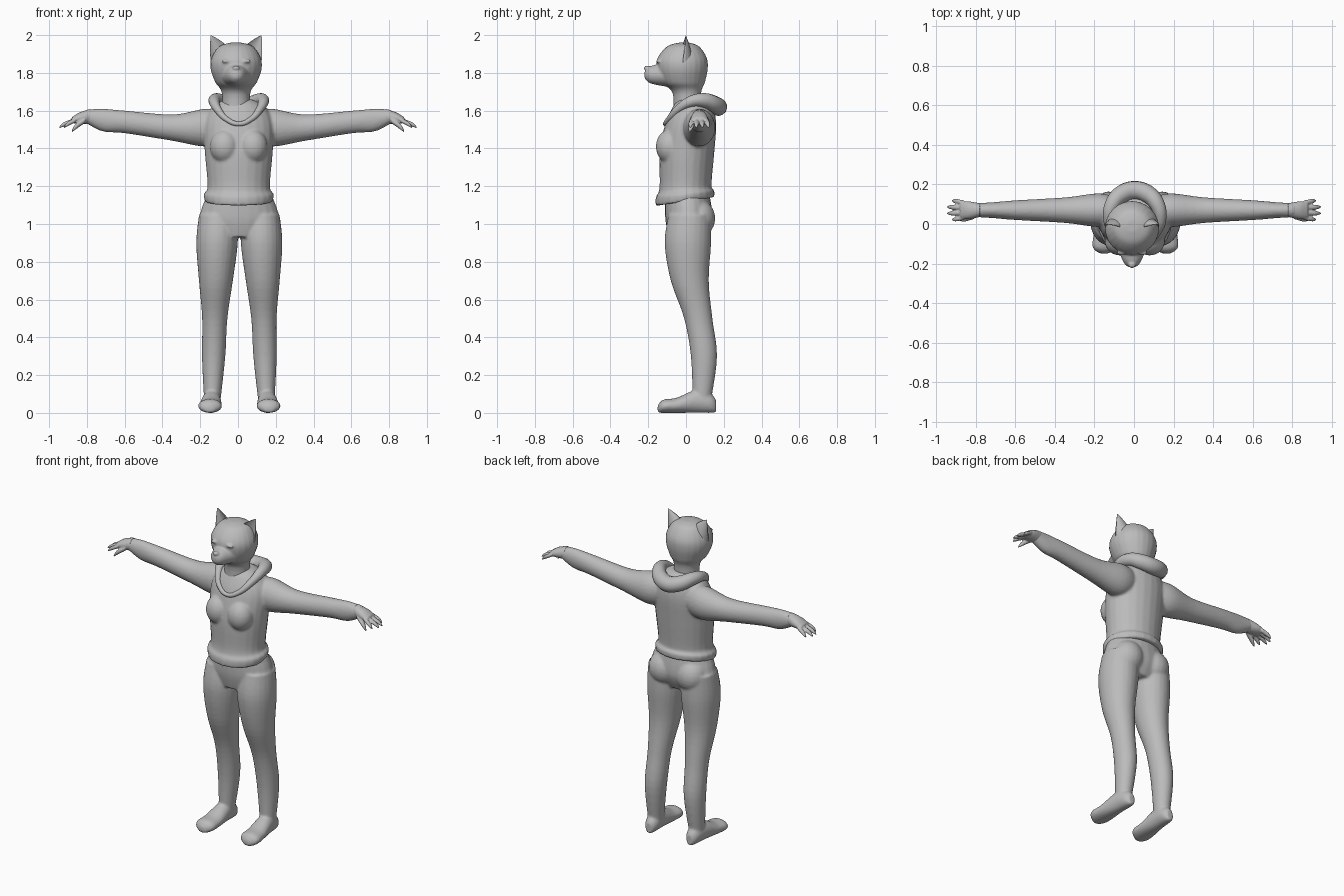
import bpy, bmesh
from math import sin, cos, pi
from mathutils import Vector, Matrix

cube = bpy.data.objects.get("Cube")
if cube:
    bpy.data.objects.remove(cube, do_unlink=True)

colour = (.5, .5, .5, 1)
grey = bpy.data.materials.new("plain_grey")
grey.use_nodes = True
grey.diffuse_color = colour
grey.node_tree.nodes["Principled BSDF"].inputs["Base Color"].default_value = colour

X, Y, Z = Vector((1, 0, 0)), Vector((0, 1, 0)), Vector((0, 0, 1))
SIDES = 24
ANGLES = [2 * pi * k / SIDES for k in range(SIDES)]
BOTH = ((1, "left"), (-1, "right"))


def smooth_rows(rows, steps=5):
    """Spline through the rows of numbers."""
    result = []
    for i in range(len(rows) - 1):
        before, start = rows[max(i - 1, 0)], rows[i]
        end, after = rows[i + 1], rows[min(i + 2, len(rows) - 1)]
        for k in range(steps):
            t = k / steps
            result.append([b + t / 2 * (c - a + t * (2 * a - 5 * b + 4 * c - d
                                                     + t * (3 * b - a - 3 * c + d)))
                           for a, b, c, d in zip(before, start, end, after)])
    return result + [rows[-1]]


def skin(bm, rings):
    """Join rings of points into a closed tube."""
    loops = [[bm.verts.new(point) for point in ring] for ring in rings]
    for low, high in zip(loops, loops[1:]):
        for k in range(SIDES):
            bm.faces.new((low[k - 1], low[k], high[k], high[k - 1]))
    bm.faces.new(loops[0])
    bm.faces.new(loops[-1])


def loft(bm, rows, u, v, side=1):
    """Oval tube; each row is x, y, z and the radii along u and v."""
    mirror = Matrix.Diagonal((side, 1, 1))
    skin(bm, [[mirror @ (Vector((x, y, z)) + u * ru * cos(a) + v * rv * sin(a)) for a in ANGLES]
              for x, y, z, ru, rv in smooth_rows(rows)])


def upright(bm, rows):
    """Vertical tube; each row is height, half width, front and back."""
    loft(bm, [(0, (front + back) / 2, z, width, (back - front) / 2)
              for z, width, front, back in rows], X, Y)


def sideways(bm, rows, side):
    """Tube along an arm; each row is reach, height, half depth, half height."""
    loft(bm, [(x, .07, z, depth, tall) for x, z, depth, tall in rows], Y, Z, side)


def finger(bm, start, end, radius, side):
    """Slightly arched tube with a narrow tip."""
    bend = start.lerp(end, .7) + Z * radius / 2
    loft(bm, [(*start, radius, radius), (*bend, radius, radius),
              (*end, radius / 3, radius / 3)], Y, Z, side)


def ball(bm, centre, size):
    place = Matrix.Translation(centre) @ Matrix.Diagonal((*size, 1))
    bmesh.ops.create_uvsphere(bm, u_segments=20, v_segments=12, radius=1, matrix=place)


def finish(bm, name, voxel=0, relax=4, shift=0):
    """Turn the mesh into an object, fusing its pieces into one soft surface."""
    bmesh.ops.recalc_face_normals(bm, faces=bm.faces)
    for face in bm.faces:
        face.smooth = True
    mesh = bpy.data.meshes.new(name)
    bm.to_mesh(mesh)
    bm.free()
    mesh.materials.append(grey)
    part = bpy.data.objects.new(name, mesh)
    part.location.x = shift
    bpy.context.collection.objects.link(part)
    if voxel:
        fuse = part.modifiers.new("fuse", 'REMESH')
        fuse.mode = 'VOXEL'
        fuse.voxel_size = voxel
        fuse.use_smooth_shade = True
        soften = part.modifiers.new("soften", 'SMOOTH')
        soften.iterations = relax


# Trousers and feet; the legs lean outward towards the ground
bm = bmesh.new()
upright(bm, [(.93, .14, -.09, .1), (1.03, .21, -.11, .14), (1.18, .16, -.11, .12)])
leg = [(1.05, .02, .1), (.9, .01, .11), (.7, .02, .09), (.5, .065, .067), (.3, .095, .062), (.08, .085, .045)]
foot = [(.16, .02, .07), (.13, .04, .1), (.05, .05, .12), (-.05, .06, .08), (-.12, .06, .07), (-.15, .02, .04)]
for side, label in BOTH:
    ball(bm, (.095 * side, .065, 1.03), (.095, .09, .1))
    loft(bm, [(.145 - .03 * z, y, z, r, 1.12 * r) for z, y, r in leg], X, Y, side)
    loft(bm, [(.15 - .05 * y, y, tall / 2, wide, tall / 2) for y, wide, tall in foot], X, Z, side)
finish(bm, "trousers_and_feet", .008, shift=.007)

# Jacket with sleeves; the flared hem hangs lower at the front
bm = bmesh.new()
upright(bm, [(1.12, .18, -.16, .15), (1.16, .185, -.16, .15), (1.2, .165, -.14, .135),
             (1.38, .18, -.14, .15), (1.53, .185, -.11, .16), (1.62, .14, -.07, .14), (1.66, .07, -.04, .09)])
for vert in bm.verts:
    vert.co.z += .15 * vert.co.y * min(1, max(0, 1.2 - vert.co.z) * 20)
for side, label in BOTH:
    ball(bm, (.075 * side, -.085, 1.41), (.078, .075, .09))
    sideways(bm, [(.08, 1.52, .06, .08), (.18, 1.51, .085, .1), (.35, 1.51, .065, .07),
                  (.6, 1.54, .05, .06), (.72, 1.55, .04, .06), (.81, 1.57, .035, .035)], side)
finish(bm, "jacket", .008, shift=.004)

# Hands with four fingers and a thumb
for side, label in BOTH:
    bm = bmesh.new()
    sideways(bm, [(.78, 1.57, .035, .04), (.84, 1.56, .045, .03), (.88, 1.55, .04, .015)], side)
    for i in range(4):
        offset = (i - 1.5) / 40
        reach = .95 - 20 * offset ** 2
        finger(bm, Vector((.86, .07 + offset, 1.55)),
               Vector((reach, .07 + 1.3 * offset, 1.51)), .012, side)
    finger(bm, Vector((.81, .04, 1.55)), Vector((.88, .02, 1.49)), .015, side)
    finish(bm, label + "_hand", .005, relax=2)

# Head, neck, muzzle, nose and eyelids
bm = bmesh.new()
upright(bm, [(1.54, .08, -.07, .08), (1.69, .075, -.07, .08), (1.75, .11, -.13, .1), (1.82, .135, -.155, .115),
             (1.88, .13, -.15, .11), (1.94, .09, -.1, .07), (1.96, .03, -.04, .02)])
muzzle = [(-.09, .09, .065), (-.15, .063, .055), (-.19, .045, .045), (-.21, .03, .03), (-.22, .01, .015)]
loft(bm, [(0, y, 1.79, wide, tall) for y, wide, tall in muzzle], X, Z)
ball(bm, (0, -.207, 1.825), (.02, .016, .014))
for side, label in BOTH:
    ball(bm, (.052 * side, -.146, 1.862), (.026, .011, .01))
finish(bm, "head", .006, shift=-.01)

# Pointed ears, hollow at the front
for side, label in BOTH:
    bm = bmesh.new()
    outer, inner = Vector((.133 * side, 0, 1.84)), Vector((.04 * side, 0, 1.935))
    middle, half, tip = (outer + inner) / 2, (outer - inner) / 2, Vector((.135 * side, 0, 2))
    rings = []
    for i in range(9):
        t = i / 8.2
        rings.append([])
        for a in ANGLES:
            depth = max(.055 * sin(a), .03 * sin(a) ** 2) - .02
            base = middle + half * cos(a) + Y * depth
            rings[-1].append(base.lerp(tip, t) + half * cos(a) * t * (1 - t) / 3)
    skin(bm, rings)
    finish(bm, label + "_ear", shift=-.01)

# Folded hood around the neck, thin at the chest and thick at the back
curve = bpy.data.curves.new("hood", 'CURVE')
curve.dimensions = '3D'
curve.bevel_depth = 1
curve.bevel_resolution = 5
spline = curve.splines.new('BEZIER')
spline.bezier_points.add(SIDES // 2 - 1)
spline.use_cyclic_u = True
for point, a in zip(spline.bezier_points, ANGLES[::2]):
    back = (1 - cos(a)) / 2
    point.co = (.13 * sin(a), .28 * back - .11, 1.53 + .09 * back + .075 * sin(a) ** 2)
    point.radius = .012 + .036 * back
    point.handle_left_type = point.handle_right_type = 'AUTO'
curve.materials.append(grey)
hood = bpy.data.objects.new("hood", curve)
hood.location.x = .004
bpy.context.collection.objects.link(hood)
